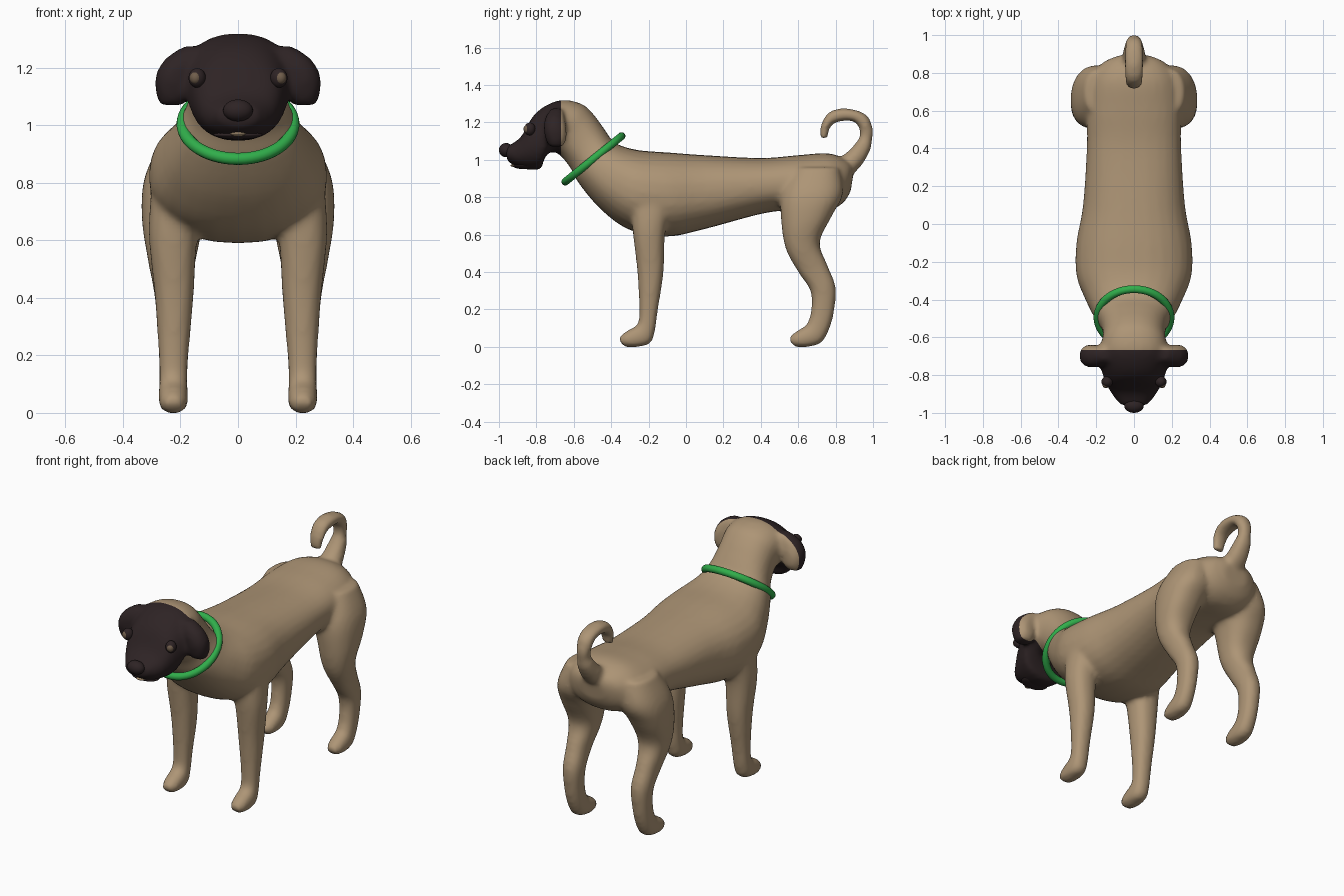
import bpy
import bmesh
from math import sin, cos, pi, radians, copysign
from mathutils import Vector

default_cube = bpy.data.objects.get("Cube")
if default_cube:
    bpy.data.objects.remove(default_cube, do_unlink=True)


def make_material(name, colour):
    material = bpy.data.materials.new(name)
    material.use_nodes = True
    material.diffuse_color = (*colour, 1)
    shader = material.node_tree.nodes["Principled BSDF"]
    shader.inputs["Base Color"].default_value = (*colour, 1)
    shader.inputs["Roughness"].default_value = 0.7
    return material


tan_fur = make_material("tan fur", (0.42, 0.30, 0.18))
dark_fur = make_material("dark fur", (0.027, 0.017, 0.018))
collar_green = make_material("collar green", (0.03, 0.42, 0.07))
eye_brown = make_material("eye brown", (0.16, 0.11, 0.07))


def catmull(a, b, c, d, t):
    """Smooth interpolation between the values b and c."""
    return b + 0.5 * t * (c - a + t * (2 * a - 5 * b + 4 * c - d + t * (3 * (b - c) + d - a)))


def soften(value, power=0.87):
    return copysign(abs(value) ** power, value)


def loft(bm, rings, side=1, steps=5, sides=28):
    """Skin rings given as (y, z) and (y, z) of two opposite points, centre x, half width."""
    last = len(rings) - 1
    sections = []
    for i in range(last):
        near = [rings[max(0, min(last, i + k))] for k in (-1, 0, 1, 2)]
        for s in range(steps):
            sections.append([catmull(*values, s / steps) for values in zip(*near)])
    sections.append(rings[last])
    loops = []
    for ya, za, yb, zb, x, half in sections:
        loop = []
        for k in range(sides):
            angle = 2 * pi * k / sides
            across, along = soften(cos(angle)), soften(sin(angle)) / 2
            loop.append(bm.verts.new((side * (x + half * across),
                                      (ya + yb) / 2 + (ya - yb) * along,
                                      (za + zb) / 2 + (za - zb) * along)))
        loops.append(loop)
    faces = [bm.faces.new(loops[0]), bm.faces.new(loops[-1])]
    for low, high in zip(loops, loops[1:]):
        for k in range(sides):
            n = (k + 1) % sides
            faces.append(bm.faces.new((low[k], low[n], high[n], high[k])))
    bmesh.ops.recalc_face_normals(bm, faces=faces)


# Rump, trunk, neck and head: upper point, lower point, centre x, half width
trunk = [
    (0.90, 0.96, 0.88, 0.83, 0, 0.08),
    (0.86, 1.00, 0.84, 0.77, 0, 0.17),
    (0.76, 1.035, 0.76, 0.73, 0, 0.23),
    (0.60, 1.025, 0.60, 0.73, 0, 0.25),
    (0.40, 1.01, 0.42, 0.715, 0, 0.25),
    (0.10, 1.025, 0.10, 0.63, 0, 0.27),
    (-0.10, 1.04, -0.10, 0.59, 0, 0.305),
    (-0.24, 1.05, -0.30, 0.625, 0, 0.305),
    (-0.33, 1.07, -0.45, 0.73, 0, 0.26),
    (-0.39, 1.10, -0.57, 0.87, 0, 0.21),
    (-0.44, 1.17, -0.62, 0.96, 0, 0.175),
    (-0.50, 1.25, -0.68, 1.03, 0, 0.165),
    (-0.56, 1.30, -0.73, 1.04, 0, 0.175),
    (-0.66, 1.32, -0.76, 1.00, 0, 0.185),
    (-0.75, 1.29, -0.78, 0.95, 0, 0.175),
    (-0.82, 1.23, -0.86, 0.95, 0, 0.15),
    (-0.885, 1.12, -0.92, 0.97, 0, 0.115),
    (-0.96, 1.07, -0.96, 1.00, 0, 0.07),
]

# Legs: front point, back point, centre x, half width
front_leg = [
    (-0.30, 0.80, -0.06, 0.80, 0.20, 0.10),
    (-0.285, 0.62, -0.11, 0.62, 0.225, 0.085),
    (-0.26, 0.40, -0.12, 0.40, 0.222, 0.067),
    (-0.25, 0.20, -0.15, 0.20, 0.224, 0.052),
    (-0.26, 0.12, -0.165, 0.09, 0.225, 0.049),
    (-0.31, 0.09, -0.19, 0.02, 0.225, 0.052),
    (-0.35, 0.06, -0.26, 0, 0.225, 0.047),
    (-0.36, 0.04, -0.33, 0, 0.225, 0.03),
]
hind_leg = [
    (0.58, 0.96, 0.82, 0.96, 0.17, 0.09),
    (0.51, 0.82, 0.84, 0.82, 0.20, 0.125),
    (0.51, 0.66, 0.78, 0.70, 0.225, 0.11),
    (0.535, 0.52, 0.715, 0.56, 0.23, 0.085),
    (0.60, 0.40, 0.755, 0.44, 0.23, 0.062),
    (0.665, 0.30, 0.80, 0.32, 0.225, 0.057),
    (0.67, 0.20, 0.79, 0.18, 0.225, 0.05),
    (0.645, 0.12, 0.76, 0.08, 0.225, 0.049),
    (0.60, 0.09, 0.72, 0.02, 0.225, 0.052),
    (0.56, 0.06, 0.65, 0, 0.225, 0.047),
    (0.55, 0.04, 0.58, 0, 0.225, 0.03),
]

# Hanging ear: front point, back point, centre x, half width
ear = [
    (-0.72, 1.275, -0.66, 1.275, 0.15, 0.04),
    (-0.75, 1.23, -0.65, 1.23, 0.19, 0.065),
    (-0.76, 1.17, -0.64, 1.17, 0.22, 0.067),
    (-0.75, 1.11, -0.64, 1.11, 0.225, 0.06),
    (-0.73, 1.07, -0.66, 1.07, 0.23, 0.042),
]

# Curled tail: inner point, outer point, centre x, half width
tail = [
    (0.80, 1.00, 0.86, 0.90, 0, 0.06),
    (0.86, 1.04, 0.93, 0.96, 0, 0.06),
    (0.915, 1.10, 0.985, 1.05, 0, 0.047),
    (0.93, 1.135, 0.995, 1.11, 0, 0.036),
    (0.925, 1.17, 1.00, 1.16, 0, 0.042),
    (0.905, 1.20, 0.965, 1.24, 0, 0.047),
    (0.86, 1.21, 0.86, 1.275, 0, 0.05),
    (0.79, 1.195, 0.765, 1.255, 0, 0.047),
    (0.765, 1.16, 0.72, 1.18, 0, 0.042),
    (0.757, 1.12, 0.717, 1.11, 0, 0.032),
]

bm = bmesh.new()
loft(bm, trunk)
loft(bm, tail)
for side in (1, -1):
    for limb in (front_leg, hind_leg, ear):
        loft(bm, limb, side)
mesh = bpy.data.meshes.new("dog_body")
bm.to_mesh(mesh)
bm.free()
body = bpy.data.objects.new("dog_body", mesh)
bpy.context.collection.objects.link(body)

# Fuse all body parts into one soft skin
remesh = body.modifiers.new("fuse", 'REMESH')
remesh.mode = 'VOXEL'
remesh.voxel_size = 0.014
smooth = body.modifiers.new("soften", 'SMOOTH')
smooth.factor = 0.5
smooth.iterations = 7
fused = bpy.data.meshes.new_from_object(body.evaluated_get(bpy.context.evaluated_depsgraph_get()))
body.modifiers.clear()
body.data = fused
fused.materials.clear()
fused.materials.append(tan_fur)
fused.materials.append(dark_fur)

# Dark face mask in front of a clean cut through the head
MASK_EDGE = -0.668
bm = bmesh.new()
bm.from_mesh(fused)
bmesh.ops.bisect_plane(bm, geom=bm.verts[:] + bm.edges[:] + bm.faces[:],
                       plane_co=(0, MASK_EDGE, 0), plane_no=(0, 1, 0))
for face in bm.faces:
    face.smooth = True
    face.material_index = int(face.calc_center_median().y < MASK_EDGE)
bm.to_mesh(fused)
bm.free()


def ellipsoid(name, centre, size, material):
    bpy.ops.mesh.primitive_uv_sphere_add(segments=24, ring_count=14, location=centre)
    ball = bpy.context.object
    ball.name = name
    ball.scale = size
    ball.data.materials.append(material)
    bpy.ops.object.shade_smooth()
    return ball


# Nose, lower lip and tongue
ellipsoid("nose", (0, -0.962, 1.052), (0.052, 0.038, 0.038), dark_fur)
ellipsoid("lower_lip", (0, -0.87, 0.967), (0.085, 0.055, 0.016), dark_fur)
ellipsoid("tongue", (0, -0.905, 0.97), (0.03, 0.035, 0.009), tan_fur)

# Eyes: dark lids with a brown iris bulging forward and outward
for side, label in ((1, "left"), (-1, "right")):
    centre = Vector((side * 0.142, -0.835, 1.165))
    ellipsoid(label + "_eyelid", centre, (0.03, 0.03, 0.034), dark_fur)
    ellipsoid(label + "_eye", centre + Vector((side * 0.006, -0.014, 0)), (0.02, 0.02, 0.022), eye_brown)

# Collar
bpy.ops.mesh.primitive_torus_add(major_radius=0.193, minor_radius=0.021, major_segments=56,
                                 minor_segments=14, location=(0, -0.495, 1.005),
                                 rotation=(radians(39), 0, 0))
collar = bpy.context.object
collar.name = "collar"
collar.data.materials.append(collar_green)
bpy.ops.object.shade_smooth()
